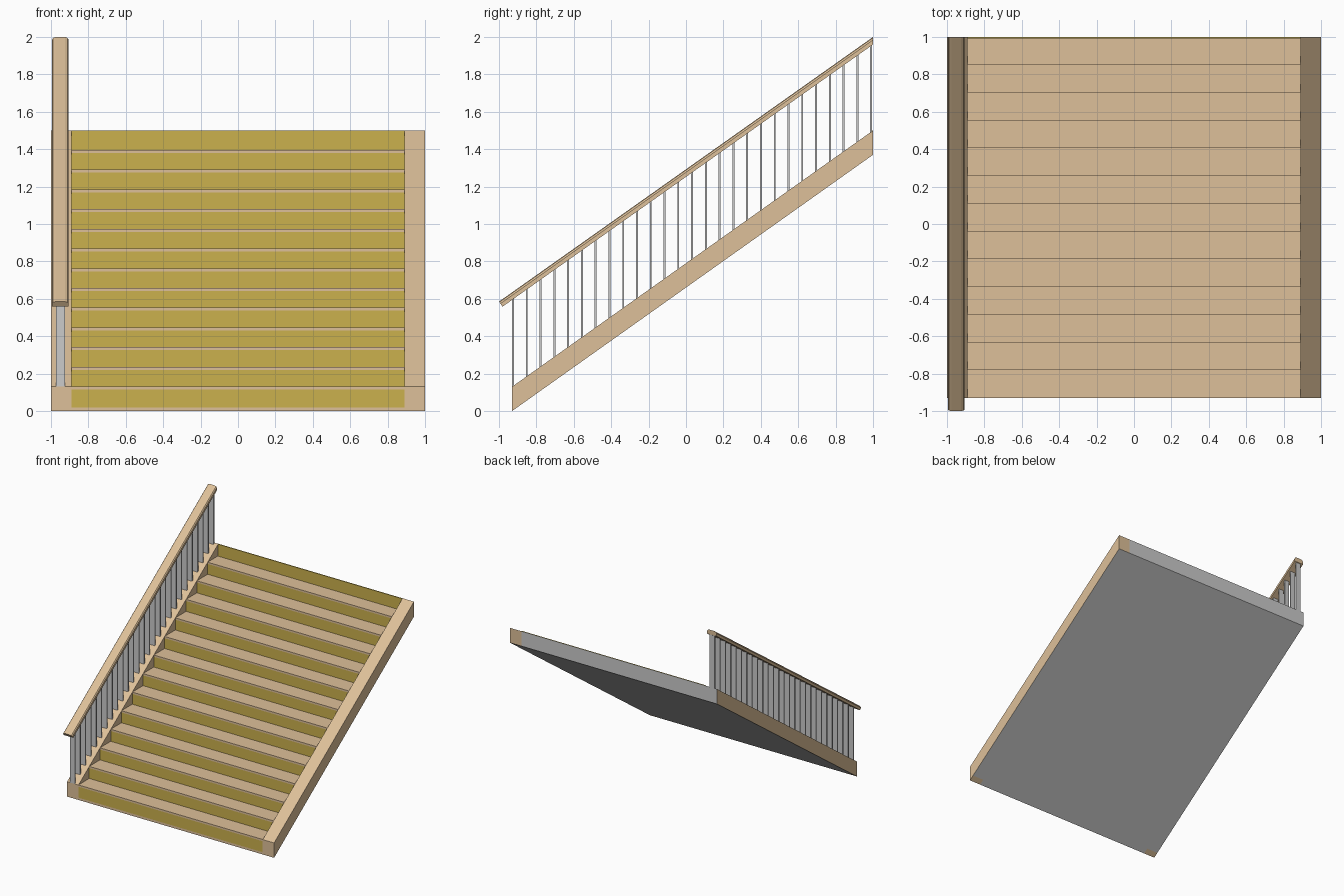
import bpy, bmesh, math

if "Cube" in bpy.data.objects:
    bpy.data.objects.remove(bpy.data.objects["Cube"])


def material(name, rgb):
    m = bpy.data.materials.new(name)
    m.diffuse_color = (*rgb, 1)
    m.use_nodes = True
    m.node_tree.nodes["Principled BSDF"].inputs["Base Color"].default_value = m.diffuse_color
    return m


TAN = material("tan wood", (0.73, 0.53, 0.32))
YELLOW = material("mustard riser", (0.60, 0.44, 0.075))
GREY = material("grey", (0.60, 0.60, 0.60))

Y0, Y1 = -0.93, 1.0          # run of the stairs
RISE = 1.37                  # height gained by the underside
SLOPE = RISE / (Y1 - Y0)
STEPS = 13
DY = (Y1 - Y0) / STEPS
DZ = RISE / STEPS
INNER = 0.89                 # inside face of stringers


def prism(name, profile, x0, x1, mats, rule=None):
    """Extrude a (y, z) profile along x; rule(normal, centre) picks the slot."""
    bm = bmesh.new()
    a = [bm.verts.new((x0, y, z)) for y, z in profile]
    b = [bm.verts.new((x1, y, z)) for y, z in profile]
    bm.faces.new(a)
    bm.faces.new(b[::-1])
    n = len(a)
    for i in range(n):
        bm.faces.new((a[i], b[i], b[(i + 1) % n], a[(i + 1) % n]))
    bmesh.ops.recalc_face_normals(bm, faces=bm.faces)
    if rule:
        bm.normal_update()
        for f in bm.faces:
            f.material_index = rule(f.normal, f.calc_center_median())
    return finish(name, bm, mats)


def finish(name, bm, mats):
    me = bpy.data.meshes.new(name)
    bm.to_mesh(me)
    bm.free()
    for m in mats:
        me.materials.append(m)
    ob = bpy.data.objects.new(name, me)
    bpy.context.collection.objects.link(ob)
    return ob


def rect(y0, y1, z0, z1):
    return [(y0, z0), (y1, z0), (y1, z1), (y0, z1)]


# Stringers: grey underside except a short tan foot
stringer = [(Y0, 0), (Y0 + 0.04, 0.04 * SLOPE), (Y1, RISE),
            (Y1, 1.5), (Y0, 0.13)]
prism("left_stringer", stringer, -1, -INNER, [TAN, GREY],
      lambda n, c: int((n.z < -0.5 and c.y > -0.8) or n.y > 0.9))
prism("right_stringer", stringer, INNER, 1, [TAN, GREY],
      lambda n, c: int(n.z < -0.5 and c.y > -0.8))

# Sloping underside panel between the stringers
prism("underside_panel", [(Y0, 0), (Y1, RISE), (Y1, RISE + 0.02), (Y0, 0.02)],
      -INNER, INNER, [TAN, GREY],
      lambda n, c: int(n.z < -0.5 or n.y > 0.9))

# Treads and risers
for k in range(STEPS):
    y, top = Y0 + k * DY, 0.131 + k * DZ
    back = y + DY if k < STEPS - 1 else Y1 - 0.008
    prism(f"tread_{k + 1}", rect(y, back, top - 0.016, top),
          -INNER, INNER, [TAN])
    low = 0.02 if k == 0 else top - DZ
    prism(f"riser_{k + 1}", rect(y, y + 0.008, low, top - 0.016),
          -INNER, INNER, [YELLOW])
prism("top_riser", rect(Y1 - 0.008, Y1, 1.376, 1.5), -INNER, INNER,
      [YELLOW, GREY], lambda n, c: int(n.y > 0.9))

# Handrail: chamfered section, square-cut at the foot, plumb-cut at the top
RAIL_X, T = -0.95, 0.033
ang = math.atan(1.415 / 2)
ca, sa = math.cos(ang), math.sin(ang)
section = [(-0.045, 0), (0.045, 0), (0.045, 0.02), (0.038, 0.029), (0.025, T),
           (-0.025, T), (-0.038, 0.029), (-0.045, 0.02)]
bm = bmesh.new()
foot, head = [], []
for x, h in section:
    y = -1 + (T - h) * sa
    z = 0.585 - (T - h) * ca
    foot.append(bm.verts.new((RAIL_X + x, y, z)))
    head.append(bm.verts.new((RAIL_X + x, 1, z + (1 - y) * sa / ca)))
bm.faces.new(foot)
bm.faces.new(head[::-1])
for i in range(len(section)):
    j = (i + 1) % len(section)
    bm.faces.new((foot[i], head[i], head[j], foot[j]))
bmesh.ops.recalc_face_normals(bm, faces=bm.faces)
finish("handrail", bm, [TAN])

# Balusters: flat bars between stringer and handrail
COUNT = 27
for i in range(COUNT):
    y = -0.925 + i * (0.99 + 0.925) / (COUNT - 1)
    a, b = y - 0.005, y + 0.005
    base = 0.125 + (y - Y0) * SLOPE
    top = 2.0 - (1 - y) * sa / ca - 0.03
    prism(f"baluster_{i + 1}", rect(a, b, base, top), -0.973, -0.926, [GREY])
